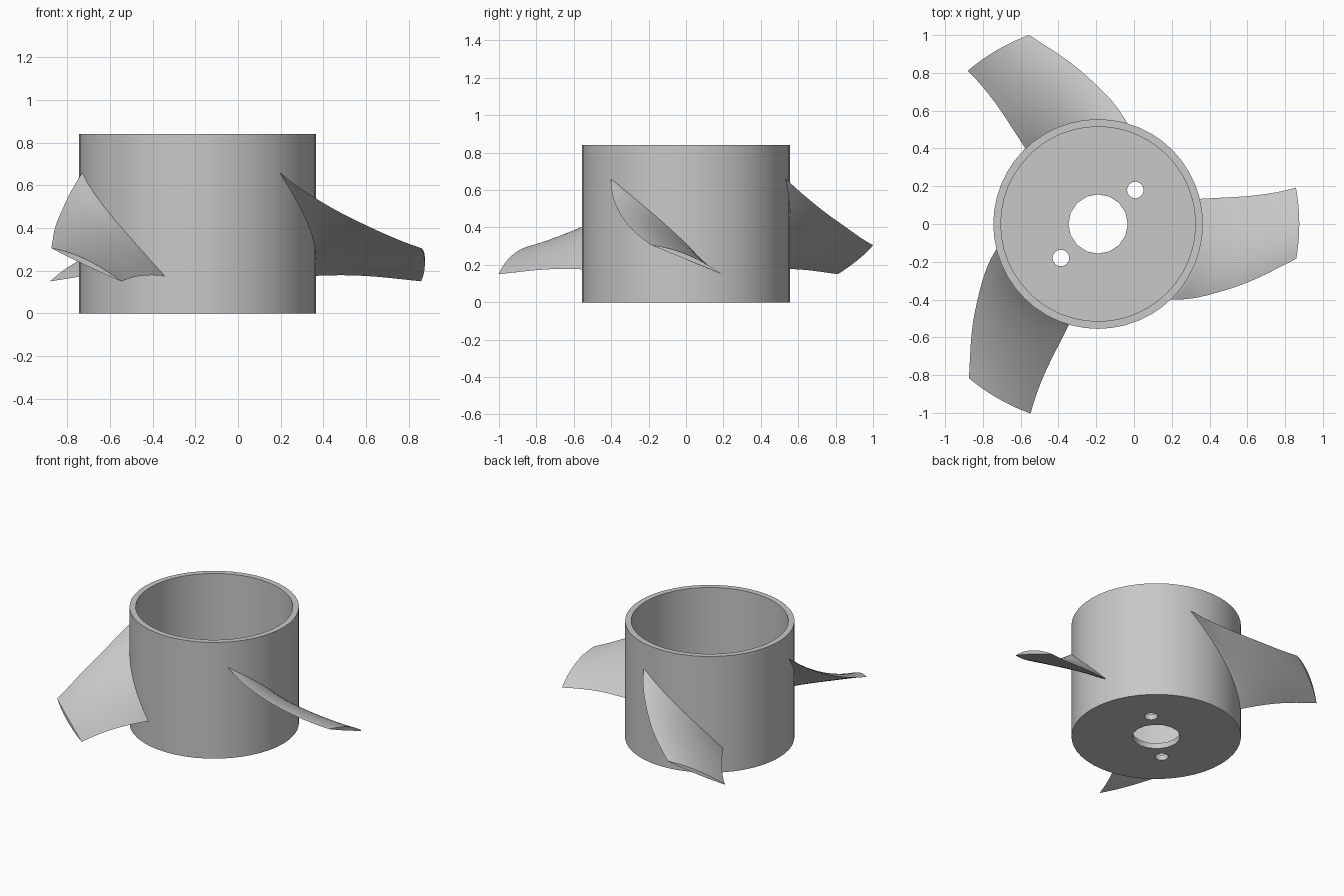
import bpy
import bmesh
from math import cos, sin, pi, radians

CX = -0.19          # hub axis
HEIGHT = 0.84

if "Cube" in bpy.data.objects:
    bpy.data.objects.remove(bpy.data.objects["Cube"], do_unlink=True)

# Single plain material
grey = bpy.data.materials.new("plain grey")
grey.use_nodes = True
colour = (0.58, 0.58, 0.58, 1)
grey.diffuse_color = colour
grey.node_tree.nodes["Principled BSDF"].inputs["Base Color"].default_value = colour


def cylinder(name, radius, z0, z1, sides, x=0.0, y=0.0):
    bpy.ops.mesh.primitive_cylinder_add(
        vertices=sides, radius=radius, depth=z1 - z0,
        location=(CX + x, y, (z0 + z1) / 2))
    obj = bpy.context.object
    obj.name = name
    obj.data.materials.append(grey)
    return obj


def smooth(obj):
    bpy.ops.object.select_all(action="DESELECT")
    obj.select_set(True)
    bpy.context.view_layer.objects.active = obj
    bpy.ops.object.shade_smooth_by_angle(angle=radians(30))


def cut(obj, cutter):
    mod = obj.modifiers.new("cut", "BOOLEAN")
    mod.operation = "DIFFERENCE"
    mod.solver = "EXACT"
    mod.object = cutter
    bpy.context.view_layer.objects.active = obj
    bpy.ops.object.modifier_apply(modifier=mod.name)
    bpy.data.objects.remove(cutter, do_unlink=True)


# Hub: open cup with a shaft hole and two screw holes in its floor
hub = cylinder("hub", 0.555, 0, HEIGHT, 48)
cut(hub, cylinder("bore_cutter", 0.515, 0.04, HEIGHT + 0.2, 48))
cut(hub, cylinder("shaft_cutter", 0.157, -0.1, 0.2, 16))
for side in (1, -1):
    cut(hub, cylinder("screw_cutter", 0.044, -0.1, 0.2, 16, side * 0.197, side * 0.18))
smooth(hub)

# Blade sections: radius, leading angle, leading z, trailing angle, trailing z
SECTIONS = [
    (0.53, -48, 0.675, 14.2, 0.175),
    (0.559, -45.7, 0.655, 13.8, 0.175),
    (0.629, -38.9, 0.58, 12.6, 0.178),
    (0.734, -29.4, 0.488, 11.2, 0.178),
    (0.849, -21.4, 0.412, 10.3, 0.172),
    (0.97, -14.3, 0.345, 10.1, 0.16),
    (1.065, -9.9, 0.305, 10.4, 0.15),
]
STEPS = 14


def section_at(u):
    """Smooth interpolation between the listed sections."""
    last = len(SECTIONS) - 1
    i = min(int(u * last), last - 1)
    f = u * last - i
    p0, p1, p2, p3 = (SECTIONS[max(0, min(last, i + k))] for k in (-1, 0, 1, 2))
    return [0.5 * (2 * b + (c - a) * f + (2 * a - 5 * b + 4 * c - d) * f ** 2
                   + (3 * b - a - 3 * c + d) * f ** 3)
            for a, b, c, d in zip(p0, p1, p2, p3)]


def make_blade(name, turn):
    bm = bmesh.new()
    rings = []
    for j in range(19):
        r, a0, z0, a1, z1 = section_at(j / 18)
        tip = (r - 0.53) / 0.535
        upper = 0.037 - 0.009 * tip
        lower = -0.04 * (1 - tip)
        # Lens outline: out along the upper face, back along the lower
        ring = []
        path = [(k / STEPS, upper) for k in range(STEPS)]
        path += [(1 - k / STEPS, lower) for k in range(STEPS)]
        for t, bulge in path:
            a = radians(a0 + (a1 - a0) * t) + turn
            z = z0 + (z1 - z0) * t + bulge * 4 * t * (1 - t)
            ring.append(bm.verts.new((CX + r * cos(a), r * sin(a), z)))
        rings.append(ring)
    n = len(rings[0])
    for inner, outer in zip(rings, rings[1:]):
        for k in range(n):
            m = (k + 1) % n
            bm.faces.new((inner[k], inner[m], outer[m], outer[k]))
    # Close the root and the tip with strips across the lens
    for ring in (rings[0], rings[-1]):
        for k in range(STEPS):
            quad = [ring[k], ring[k + 1], ring[(n - k - 1) % n], ring[(n - k) % n]]
            bm.faces.new(list(dict.fromkeys(quad)))
    bmesh.ops.recalc_face_normals(bm, faces=bm.faces)
    mesh = bpy.data.meshes.new(name)
    bm.to_mesh(mesh)
    bm.free()
    mesh.materials.append(grey)
    obj = bpy.data.objects.new(name, mesh)
    bpy.context.collection.objects.link(obj)
    smooth(obj)


# Three blades evenly spaced round the hub
for i, place in enumerate(("left", "back_right", "front_right")):
    make_blade(place + "_blade", i * 2 * pi / 3)
